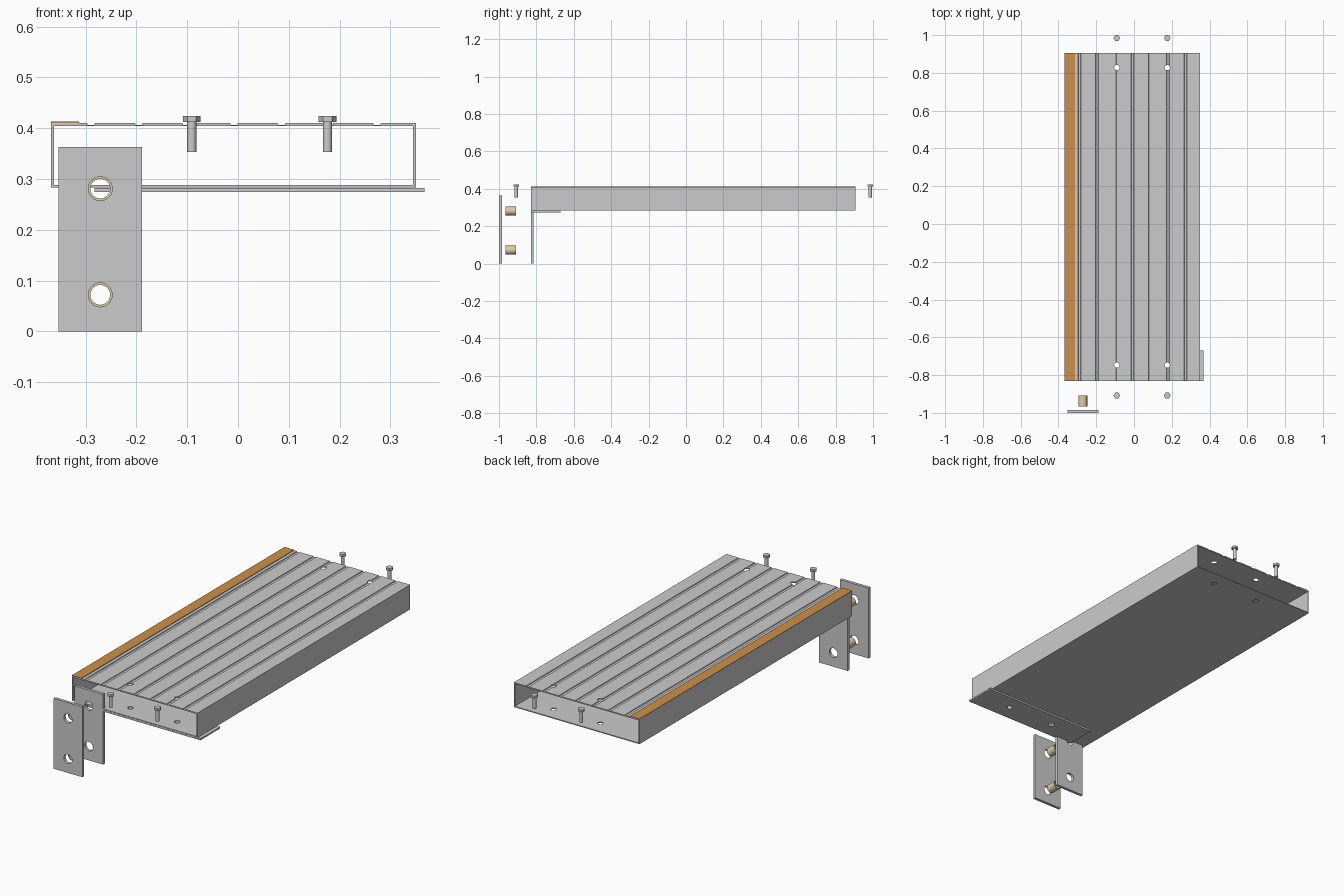
import bpy, bmesh, math
from mathutils import Matrix

if "Cube" in bpy.data.objects:
    bpy.data.objects.remove(bpy.data.objects["Cube"])

Y0, Y1 = -0.83, 0.905            # tread ends
BOLT_X = (-0.091, 0.176)
PIN_X, PIN_Z = -0.271, (0.072, 0.281)


def make(name, bm, color=None, smooth=False):
    bmesh.ops.recalc_face_normals(bm, faces=bm.faces[:])
    me = bpy.data.meshes.new(name)
    bm.to_mesh(me)
    bm.free()
    ob = bpy.data.objects.new(name, me)
    bpy.context.collection.objects.link(ob)
    if color:
        mat = bpy.data.materials.new(name + "_paint")
        mat.diffuse_color = color
        mat.use_nodes = True
        mat.node_tree.nodes["Principled BSDF"].inputs["Base Color"].default_value = mat.diffuse_color
        me.materials.append(mat)
    return ob


def prism(name, profile, y0, y1, color=None):
    """Extrude an x/z outline along y."""
    bm = bmesh.new()
    face = bm.faces.new([bm.verts.new((x, y0, z)) for x, z in profile])
    new = bmesh.ops.extrude_face_region(bm, geom=[face])["geom"]
    verts = [g for g in new if isinstance(g, bmesh.types.BMVert)]
    bmesh.ops.translate(bm, verts=verts, vec=(0, y1 - y0, 0))
    return make(name, bm, color)


def box(name, x0, x1, y0, y1, z0, z1, color=None):
    return prism(name, [(x0, z0), (x1, z0), (x1, z1), (x0, z1)], y0, y1, color)


def cylinder(bm, r, depth, center, along_y=False, sides=32):
    m = Matrix.Translation(center)
    if along_y:
        m = m @ Matrix.Rotation(math.pi / 2, 4, 'X')
    bmesh.ops.create_cone(bm, cap_ends=True, segments=sides, radius1=r,
                          radius2=r, depth=depth, matrix=m)


def cut(ob, cutter):
    mod = ob.modifiers.new("cut", 'BOOLEAN')
    mod.operation, mod.solver, mod.object = 'DIFFERENCE', 'EXACT', cutter
    bpy.context.view_layer.objects.active = ob
    bpy.ops.object.modifier_apply(modifier=mod.name)
    bpy.data.objects.remove(cutter)


def smooth(ob):
    bpy.ops.object.select_all(action='DESELECT')
    ob.select_set(True)
    bpy.context.view_layer.objects.active = ob
    bpy.ops.object.shade_smooth_by_angle(angle=math.radians(35))


def holes(ob, r, depth, centers, along_y=False):
    bm = bmesh.new()
    for c in centers:
        cylinder(bm, r, depth, c, along_y)
    cut(ob, make("hole_cutter", bm))
    smooth(ob)


# Hollow tread with grooved top
L, R, B, T, wall = -0.368, 0.35, 0.283, 0.41, 0.006
outline = [(L, T), (L, B), (R, B), (R, T)]
for i in reversed(range(7)):
    gx = -0.289 + i * 0.0937
    outline += [(gx + 0.008, T), (gx + 0.006, T - 0.0035),
                (gx - 0.006, T - 0.0035), (gx - 0.008, T)]
tread = prism("tread", outline, Y0, Y1)
cut(tread, box("core_cutter", L + wall, R - wall, Y0 - 0.1, Y1 + 0.1,
               B + 0.005, T - wall))
holes(tread, 0.014, 0.4, [(x, y, 0.35) for x in BOLT_X for y in (-0.747, 0.828)])

# Coloured nosing strip
box("nosing_strip", L, -0.313, Y0, Y1, T, T + 0.003, (0.6, 0.28, 0.07, 1))

# Mounting flange under the tread
flange = box("bracket_flange", -0.282, 0.367, Y0, -0.67, 0.274, 0.2825)
holes(flange, 0.014, 0.1, [(x, -0.747, 0.278) for x in BOLT_X])

# Upright plates
for name, y in (("front_plate", -1.0), ("bracket_plate", Y0)):
    plate = box(name, -0.353, -0.189, y, y + 0.015, 0, 0.363)
    holes(plate, 0.0235, 0.1, [(PIN_X, y, z) for z in PIN_Z], True)

# Spacer tubes
for i, z in enumerate(PIN_Z):
    bm = bmesh.new()
    cylinder(bm, 0.0235, 0.056, (PIN_X, -0.937, z), True)
    tube = make("spacer_%d" % (i + 1), bm, (0.72, 0.62, 0.38, 1))
    holes(tube, 0.0195, 0.2, [(PIN_X, -0.937, z)], True)

# Hex bolts
for i, (x, y) in enumerate([(x, y) for x in BOLT_X for y in (-0.908, 0.985)]):
    bm = bmesh.new()
    cylinder(bm, 0.0175, 0.012, (x, y, 0.418), sides=6)
    bmesh.ops.rotate(bm, verts=bm.verts[:], cent=(x, y, 0),
                     matrix=Matrix.Rotation(math.pi / 2, 3, 'Z'))
    cylinder(bm, 0.009, 0.06, (x, y, 0.383), sides=24)
    smooth(make("bolt_%d" % (i + 1), bm))
